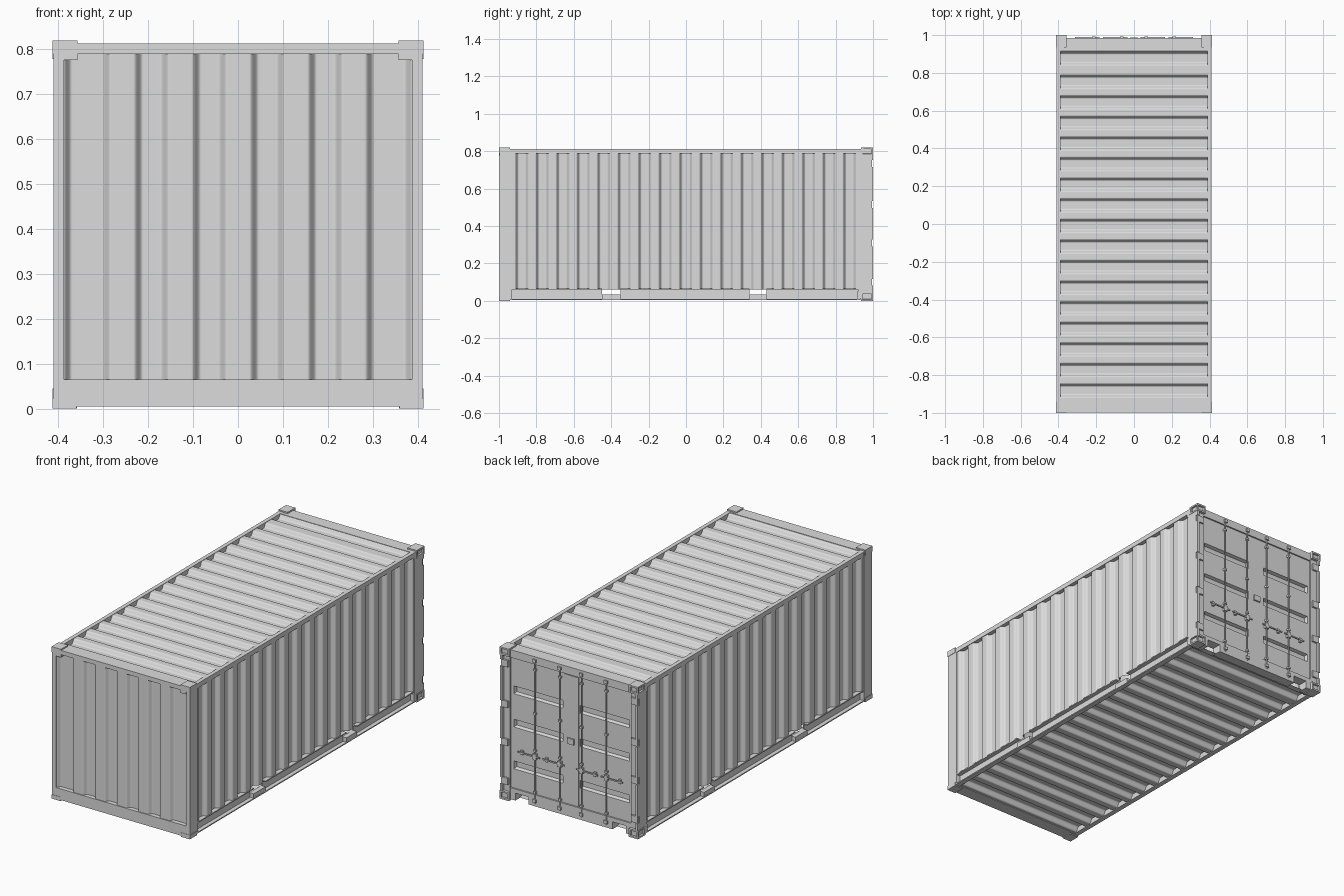
import bpy, bmesh
from math import cos, pi
from mathutils import Vector

if "Cube" in bpy.data.objects:
    bpy.data.objects.remove(bpy.data.objects["Cube"], do_unlink=True)

GREY = (0.72, 0.72, 0.72, 1)
paint = bpy.data.materials.new("grey_paint")
paint.use_nodes = True
paint.diffuse_color = GREY
paint.node_tree.nodes["Principled BSDF"].inputs["Base Color"].default_value = GREY


def finish(name, bm):
    mesh = bpy.data.meshes.new(name)
    bm.to_mesh(mesh)
    bm.free()
    mesh.materials.append(paint)
    obj = bpy.data.objects.new(name, mesh)
    bpy.context.collection.objects.link(obj)
    return obj


def add_box(bm, xs, ys, zs):
    """Box from ranges on each axis."""
    verts = bmesh.ops.create_cube(bm, size=1)["verts"]
    for v in verts:
        v.co = [r[0] if c < 0 else r[1]
                for c, r in zip(v.co, [sorted(xs), sorted(ys), sorted(zs)])]
    return list({f for v in verts for f in v.link_faces})


def boxes(name, parts, mirror=False):
    """Join boxes; with mirror, repeat them on the other side of x = 0."""
    bm = bmesh.new()
    for xs, ys, zs in parts:
        add_box(bm, xs, ys, zs)
        if mirror:
            add_box(bm, [-x for x in xs], ys, zs)
    return finish(name, bm)


def corrugated(name, start, end, dips, depth, width, place, outward):
    """Rounded folded sheet: dips are (from, to) ranges pressed in by depth."""
    steps, slope = 8, .02
    ramp = []
    for k in range(-1, steps + 2):
        u = min(max(k / steps, 0), 1)
        ramp.append((k / steps * slope, depth * (1 - cos(pi * u)) / 2))
    profile = [(start, 0)]
    for a, b in dips:
        profile += [(a + t, d) for t, d in ramp]
        profile += [(b - t, d) for t, d in reversed(ramp)]
    profile.append((end, 0))
    bm = bmesh.new()
    rows = [[bm.verts.new(place(t, d, w)) for w in width] for t, d in profile]
    for p, q in zip(rows, rows[1:]):
        bm.faces.new((p[0], p[1], q[1], q[0])).smooth = True
    bm.normal_update()
    if sum(f.normal.dot(Vector(outward)) for f in bm.faces) < 0:
        bmesh.ops.reverse_faces(bm, faces=bm.faces[:])
    return finish(name, bm)


# Corrugated walls, roof and floor
side_dips = [(-.915 + .1095 * i, -.84 + .1095 * i) for i in range(17)]
for side, s in (("left", 1), ("right", -1)):
    corrugated(side + "_wall", -.94, .93, side_dips, .021, (.062, .795),
               lambda t, d, w: (s * (.407 - d), t, w), (s, 0, 0))

front_dips = [(-.39, -.283)]
front_dips += [(-.232 + .129 * i, -.153 + .129 * i) for i in range(4)]
front_dips.append((.283, .39))
corrugated("front_wall", -.395, .395, front_dips, .02, (.06, .795),
           lambda t, d, w: (t, d - .994, w), (0, -1, 0))

roof_dips = [(-.92 + .109 * i, -.842 + .109 * i) for i in range(16)]
roof_dips.append((.839, .918))
corrugated("roof", -.95, .93, roof_dips, .021, (-.39, .39),
           lambda t, d, w: (w, t, .811 - d), (0, 0, 1))
corrugated("floor", -.96, .95, roof_dips, .025, (-.387, .387),
           lambda t, d, w: (w, t, .009 + d), (0, 0, -1))

# Front frame
boxes("front_posts", [((.387, .411), (-.998, -.93), (.01, .81))], True)
boxes("front_top_rail", [((-.39, .39), (-.998, -.93), (.79, .813))])
boxes("front_bottom_rail", [((-.39, .39), (-.998, -.93), (.005, .065))])

# Long side rails; the lower ones are channels with open fork pockets
POCKETS = ((-.45, -.35), (.34, .43))
SPANS = ((-.94, -.45), (-.35, .34), (.43, .93))
boxes("top_side_rails", [((.388, .41), (-.95, .95), (.788, .813))], True)
boxes("bottom_side_rail_flanges",
      [((.383, .41), (-.94, .93), (.005, .011))]
      + [((.383, .41), span, (.06, .066)) for span in SPANS], True)
boxes("bottom_side_rail_webs",
      [((.383, .388), span, (.01, .061)) for span in SPANS], True)
boxes("fork_pocket_plates",
      [((.383, .409), span, (.01, .035)) for span in POCKETS], True)

# Rear frame
boxes("rear_posts", [((.36, .411), (.92, .985), (.044, .779))], True)
boxes("rear_header", [((-.37, .37), (.915, .984), (.77, .812))])
boxes("rear_sill", [((-.37, .37), (.93, .984), (.045, .067)),
                    ((-.25, .25), (.93, .984), (.005, .045))])
boxes("rear_sill_feet", [((.33, .365), (.93, .984), (.005, .045))], True)

# Corner blocks; the rear ones have lifting holes
boxes("front_corner_blocks",
      [((.357, .413), (-1, -.94), (.79, .82)),
       ((.357, .39), (-1, -.96), (.776, .792)),
       ((.36, .413), (-1, -.94), (0, .022))], True)
bm = bmesh.new()
for s in (-1, 1):
    for zs in ((0, .045), (.778, .82)):
        faces = add_box(bm, (s * .358, s * .413), (.935, 1), zs)
        bm.normal_update()
        holes = [f for f in faces if f.normal.y > .9 or f.normal.x * s > .9]
        bmesh.ops.inset_individual(bm, faces=holes, thickness=.012)
        bmesh.ops.inset_individual(bm, faces=holes, thickness=.001, depth=-.01)
finish("rear_corner_blocks", bm)
boxes("rear_corner_caps", [((.37, .411), (.915, .936), zs)
                           for zs in ((.01, .05), (.77, .813))], True)

# Doors with three pressed bands each
xs = [-.362, -.345, -.05, .05, .345, .362]
zs = [.06, .17, .212, .395, .437, .575, .617, .775]
bm = bmesh.new()
grid = [[bm.verts.new((x, .976, z)) for x in xs] for z in zs]
bands = []
for j in range(len(zs) - 1):
    for i in range(len(xs) - 1):
        f = bm.faces.new((grid[j][i], grid[j + 1][i],
                          grid[j + 1][i + 1], grid[j][i + 1]))
        if j % 2 and i % 2:
            bands.append(f)
bm.normal_update()
bmesh.ops.inset_region(bm, faces=bands, thickness=.008, depth=-.018)
finish("doors", bm)
boxes("door_centre_strip", [((-.045, .002), (.97, .98), (.07, .765)),
                            ((.004, .045), (.97, .979), (.07, .765))])
boxes("lock_box", [((-.02, .02), (.97, .988), (.397, .428))])

# Lock rods with their keepers and guides
RODS = (.065, .213)
bm = bmesh.new()
for x in RODS + tuple(-r for r in RODS):
    rod = bmesh.ops.create_cone(bm, segments=8, radius1=.004, radius2=.004,
                                depth=.77, cap_ends=True)["verts"]
    bmesh.ops.translate(bm, verts=rod, vec=(x, .983, .405))
finish("lock_rods", bm)
boxes("rod_keepers", [((r - .01, r + .01), (.975, .992), (z, z + .016))
                      for r in RODS for z in (.028, .783)], True)
boxes("rod_guides", [((r - .007, r + .007), (.97, .989), (z, z + .011))
                     for r in RODS for z in (.075, .3, .5, .735)], True)

# Door handles
boxes("door_handles",
      [((r - .03, r + .1), (.985, .99), (.27, .277)) for r in RODS]
      + [((r - .01, r + .01), (.972, .991), (.258, .288)) for r in RODS]
      + [((r + .072, r + .086), (.97, .987), (.262, .284)) for r in RODS], True)

# Hinges and the post flange segments between them
HINGES = (.1, .31, .515, .735)
boxes("hinges", [((.368, .407), (.972, .995), (z - .018, z + .018))
                 for z in HINGES], True)
edges = [.045] + [z + k * .018 for z in HINGES for k in (-1, 1)] + [.778]
boxes("post_flanges", [((.398, .411), (.98, .999), pair)
                       for pair in zip(edges[::2], edges[1::2])], True)
